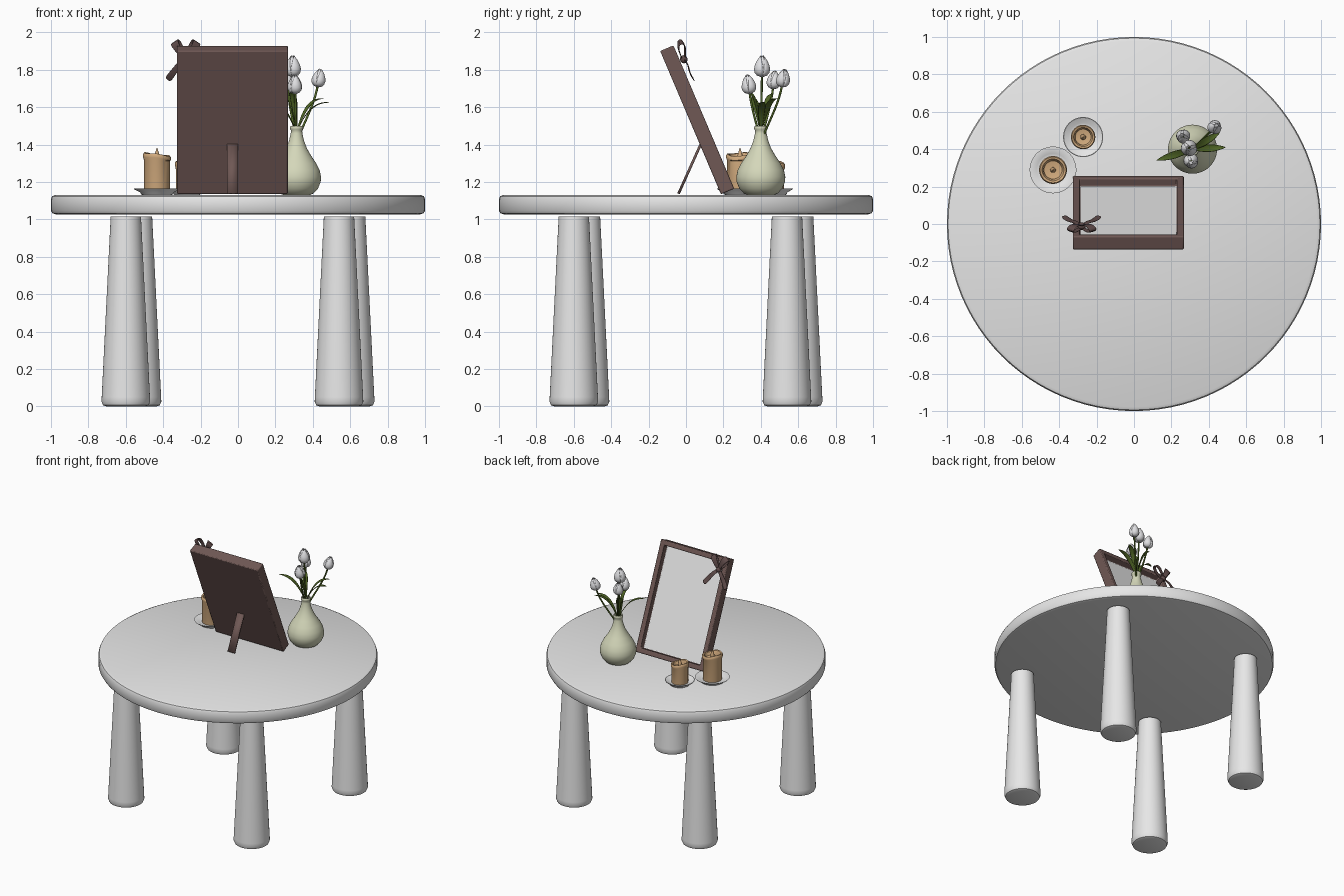
import bpy, bmesh, math
from mathutils import Vector, Matrix

if "Cube" in bpy.data.objects:
    bpy.data.objects.remove(bpy.data.objects["Cube"])

def mat(name, c):
    m = bpy.data.materials.new(name)
    m.diffuse_color = (*c, 1)
    m.use_nodes = True
    m.node_tree.nodes["Principled BSDF"].inputs["Base Color"].default_value = m.diffuse_color
    return m

WHITE = mat("white_paint", (0.8, 0.8, 0.8))
BROWN = mat("brown_wood", (0.16, 0.098, 0.09))
RIBBON = mat("dark_ribbon", (0.115, 0.07, 0.068))
CREAM = mat("pale_green_ceramic", (0.66, 0.68, 0.49))
WAX = mat("tan_wax", (0.65, 0.41, 0.21))
PETAL = mat("tulip_white", (0.75, 0.75, 0.77))
GREEN = mat("leaf_green", (0.085, 0.14, 0.02))

def obj(name, verts, faces, m, angle=40):
    me = bpy.data.meshes.new(name)
    me.from_pydata([tuple(v) for v in verts], [], faces)
    bm = bmesh.new()
    bm.from_mesh(me)
    bmesh.ops.recalc_face_normals(bm, faces=bm.faces)
    bm.to_mesh(me)
    bm.free()
    me.materials.append(m)
    o = bpy.data.objects.new(name, me)
    bpy.context.collection.objects.link(o)
    smooth(o, angle)
    return o

def smooth(o, angle=40):
    bpy.ops.object.select_all(action='DESELECT')
    o.select_set(True)
    bpy.context.view_layer.objects.active = o
    bpy.ops.object.shade_smooth_by_angle(angle=math.radians(angle))

def lathe(name, prof, loc, m, n=48, tilt=None):
    """Spin (radius, z) points, capped at both ends; tilt(z, angle) shifts heights."""
    vs, fs = [], []
    for r, z in prof:
        for i in range(n):
            a = 2 * math.pi * i / n
            dz = tilt(z, a) if tilt else 0
            vs.append((loc[0] + r * math.cos(a), loc[1] + r * math.sin(a), loc[2] + z + dz))
    for k in range(len(prof) - 1):
        for i in range(n):
            j = (i + 1) % n
            fs.append((k*n + i, k*n + j, (k+1)*n + j, (k+1)*n + i))
    fs.append(tuple(range(n))[::-1])
    fs.append(tuple((len(prof) - 1) * n + i for i in range(n)))
    return obj(name, vs, fs, m)

def strip(name, pts, widths, side, m, thick, mtx=Matrix(), fold=0, sub=2):
    """Ribbon or leaf: three points across at each path point."""
    vs, fs = [], []
    side = Vector(side).normalized()
    for p, w in zip(pts, widths):
        p = Vector(p)
        up = Vector((0, 0, fold * w))
        vs += [mtx @ (p - side * w + up), mtx @ p, mtx @ (p + side * w + up)]
    for k in range(len(pts) - 1):
        for c in (0, 1):
            a = 3 * k + c
            fs.append((a, a + 1, a + 4, a + 3))
    o = obj(name, vs, fs, m, 60)
    s = o.modifiers.new("thickness", 'SOLIDIFY')
    s.thickness, s.offset = thick, 0
    if sub:
        o.modifiers.new("round", 'SUBSURF').levels = sub
        o.modifiers["round"].render_levels = sub
    return o

# Table: round top and four tapered legs
lathe("table_top", [(0.975, 1.027), (0.992, 1.032), (1, 1.045), (1, 1.108), (0.994, 1.123), (0.978, 1.13)],
      (0, 0, 0), WHITE, 96)
for i in range(4):
    a = math.radians(-48 + 90 * i)
    lathe(f"leg_{i+1}", [(0.105, 0), (0.122, 0.006), (0.13, 0.025), (0.129, 0.05), (0.081, 1.016)],
          (0.807 * math.cos(a), 0.807 * math.sin(a), 0), WHITE)

# Picture frame in its own leaning axes: u = -x, v = up the frame, n = out of the picture
t = math.radians(23)
V, N = Vector((0, -math.sin(t), math.cos(t))), Vector((0, math.cos(t), math.sin(t)))
F = Matrix(((-1, V.x, N.x, -0.03), (0, V.y, N.y, 0.187), (0, V.z, N.z, 1.134), (0, 0, 0, 1)))
bm = bmesh.new()
bmesh.ops.create_cube(bm, size=1)
for v in bm.verts:
    v.co = Vector((v.co.x * 0.593, (v.co.y + 0.5) * 0.832, (v.co.z + 0.5) * 0.077))
bm.faces.ensure_lookup_table()
face = max(bm.faces, key=lambda f: f.calc_center_median().z)
bmesh.ops.inset_region(bm, faces=[face], thickness=0.052)
bmesh.ops.inset_individual(bm, faces=[face], thickness=0.001, depth=-0.045)
face.material_index = 1
bmesh.ops.transform(bm, matrix=F, verts=bm.verts)
me = bpy.data.meshes.new("picture_frame")
bm.to_mesh(me)
bm.free()
me.materials.append(BROWN)
me.materials.append(WHITE)
fr = bpy.data.objects.new("picture_frame", me)
bpy.context.collection.objects.link(fr)
b = fr.modifiers.new("bevel", 'BEVEL')
b.width, b.segments = 0.006, 2
smooth(fr, 30)

# Strut behind the frame
strip("frame_strut", [(-0.03, -0.04, 1.137), (-0.03, 0.078, 1.4)], [0.029, 0.029], (1, 0, 0), BROWN, 0.014, sub=0)

# Bow on the frame corner: two loops, two tails, one knot
B = F @ Matrix.Translation((0.25, 0.742, 0.077))
for s, nm in ((1, "left"), (-1, "right")):
    strip(f"bow_loop_{nm}", [(0, 0, 0.025), (s*0.025, 0.045, 0.052), (s*0.05, 0.085, 0.058), (s*0.066, 0.1, 0.035),
          (s*0.045, 0.065, 0.014), (0, 0, 0.015)], [0.012, 0.02, 0.025, 0.025, 0.02, 0.012],
          (s * 0.8, -0.6, 0), RIBBON, 0.006, B)
    strip(f"bow_tail_{nm}", [(0, 0, 0.02), (s*0.035, -0.035, 0.035), (s*0.065, -0.075, 0.02), (s*0.098, -0.125, 0.03)],
          [0.012, 0.016, 0.018, 0.022], (s * 0.75, 0.66, 0), RIBBON, 0.006, B)
bpy.ops.mesh.primitive_uv_sphere_add(segments=20, ring_count=12, radius=1)
k = bpy.context.object
k.name = "bow_knot"
k.matrix_world = B @ Matrix.Translation((0, 0, 0.022)) @ Matrix.Diagonal((0.022, 0.022, 0.02, 1))
k.data.materials.append(RIBBON)
smooth(k, 60)

# Vase
VX, VY = 0.313, 0.4
lathe("vase", [(0.07, 1.13), (0.09, 1.138), (0.115, 1.165), (0.129, 1.2), (0.131, 1.227), (0.124, 1.262), (0.105, 1.3),
      (0.078, 1.34), (0.055, 1.38), (0.04, 1.42), (0.031, 1.46), (0.03, 1.475), (0.035, 1.482), (0.036, 1.492),
      (0.032, 1.5), (0.026, 1.497), (0.024, 1.46)], (VX, VY, 0), CREAM)

# Tulips: stem plus six overlapping petals
def tulip(i, c, h):
    c = Vector(c)
    base = Vector((VX, VY, 1.47))
    axis = ((c - base).normalized() + Vector((0, 0, 1.2))).normalized()
    foot = c - axis * h / 2
    cu = bpy.data.curves.new(f"stem_{i}", 'CURVE')
    cu.dimensions = '3D'
    cu.bevel_depth, cu.bevel_resolution = 0.006, 3
    sp = cu.splines.new('BEZIER')
    sp.bezier_points.add(1)
    flat = Vector((VX, VY, 0)).lerp(Vector((c.x, c.y, 0)), 0.1)
    start = Vector((flat.x, flat.y, 1.44))
    d = (foot - start).length / 3
    for bp, p, tan in ((sp.bezier_points[0], start, (foot - start).normalized()),
                       (sp.bezier_points[1], foot + axis * 0.006, axis)):
        bp.co, bp.handle_left, bp.handle_right = p, p - tan * d, p + tan * d
    cu.materials.append(GREEN)
    bpy.context.collection.objects.link(bpy.data.objects.new(f"stem_{i}", cu))
    R = Matrix.Translation(foot) @ axis.to_track_quat('Z', 'Y').to_matrix().to_4x4()
    prof = [(0.05, 0), (0.25, 0.08), (0.35, 0.2), (0.385, 0.36), (0.35, 0.55), (0.26, 0.75), (0.16, 0.9), (0.08, 1)]
    vs, fs, A = [], [], 9
    for p in range(6):
        o = len(vs)
        for r, z in prof:
            half = math.radians(58) * math.sqrt(max(0.003, 1 - z ** 3))
            for a in range(A):
                e = a / (A - 1) * 2 - 1
                ang = math.radians(60 * p) + e * half
                rr = h * r * (1 if p % 2 else 0.9) * (1 - 0.08 * e * e)
                vs.append(R @ Vector((rr * math.cos(ang), rr * math.sin(ang), z * h)))
        for q in range(len(prof) - 1):
            for a in range(A - 1):
                n = o + q * A + a
                fs.append((n, n + 1, n + A + 1, n + A))
    ob = obj(f"tulip_bloom_{i}", vs, fs, PETAL, 60)
    ob.modifiers.new("thickness", 'SOLIDIFY').thickness = 0.002

for i, (c, h) in enumerate([((0.433, 0.52, 1.755), 0.1), ((0.305, 0.335, 1.722), 0.105),
                            ((0.294, 0.406, 1.818), 0.115), ((0.262, 0.47, 1.745), 0.1)]):
    tulip(i + 1, c, h)

# Leaves arching out of the vase
for i, tip in enumerate([(0.49, 0.41, 1.625), (0.12, 0.34, 1.65), (0.46, 0.49, 1.645),
                         (0.28, 0.33, 1.68), (0.25, 0.47, 1.67)]):
    p0, p2 = Vector((VX, VY, 1.46)), Vector(tip)
    p1 = p0.lerp(p2, 0.35)
    p1.z = p2.z
    d = p2 - p0
    pts = [p0 * (1-u)**2 + p1 * 2*u*(1-u) + p2 * u*u for u in (j / 8 for j in range(9))]
    ws = [0.005 + 0.016 * math.sin(math.pi * (j / 8) ** 1.2) if j < 8 else 0.001 for j in range(9)]
    strip(f"leaf_{i+1}", pts, ws, (-d.y, d.x, 0), GREEN, 0.003, fold=0.4, sub=1)

# Candles on saucers
def candle(nm, x, y, pr, r, h):
    lathe(f"{nm}_saucer", [(pr*0.62, 0), (pr*0.68, 0.004), (pr*0.72, 0.014), (pr*0.97, 0.03), (pr, 0.035),
          (pr*0.97, 0.036), (pr*0.7, 0.021), (pr*0.6, 0.018)], (x, y, 1.13), WHITE)
    lathe(f"{nm}_wax", [(r*0.95, 0.018), (r*0.97, 0.025), (r*0.97, h-0.035), (r*1.05, h-0.022), (r*1.05, h-0.008),
          (r*0.97, h), (r*0.82, h-0.003), (r*0.74, h-0.015), (r*0.68, h-0.035), (r*0.3, h-0.04)],
          (x, y, 1.13), WAX, tilt=lambda z, a: -0.009 * math.cos(a) + 0.003 * math.sin(3*a) if z > h - 0.03 else 0)
    lathe(f"{nm}_flame", [(0.004, h-0.042), (0.014, h-0.028), (0.015, h-0.012), (0.009, h+0.01), (0.004, h+0.025),
          (0.001, h+0.034)], (x, y, 1.13), WAX, 16)

candle("large_candle", -0.433, 0.289, 0.125, 0.071, 0.218)
candle("small_candle", -0.272, 0.465, 0.107, 0.062, 0.172)
